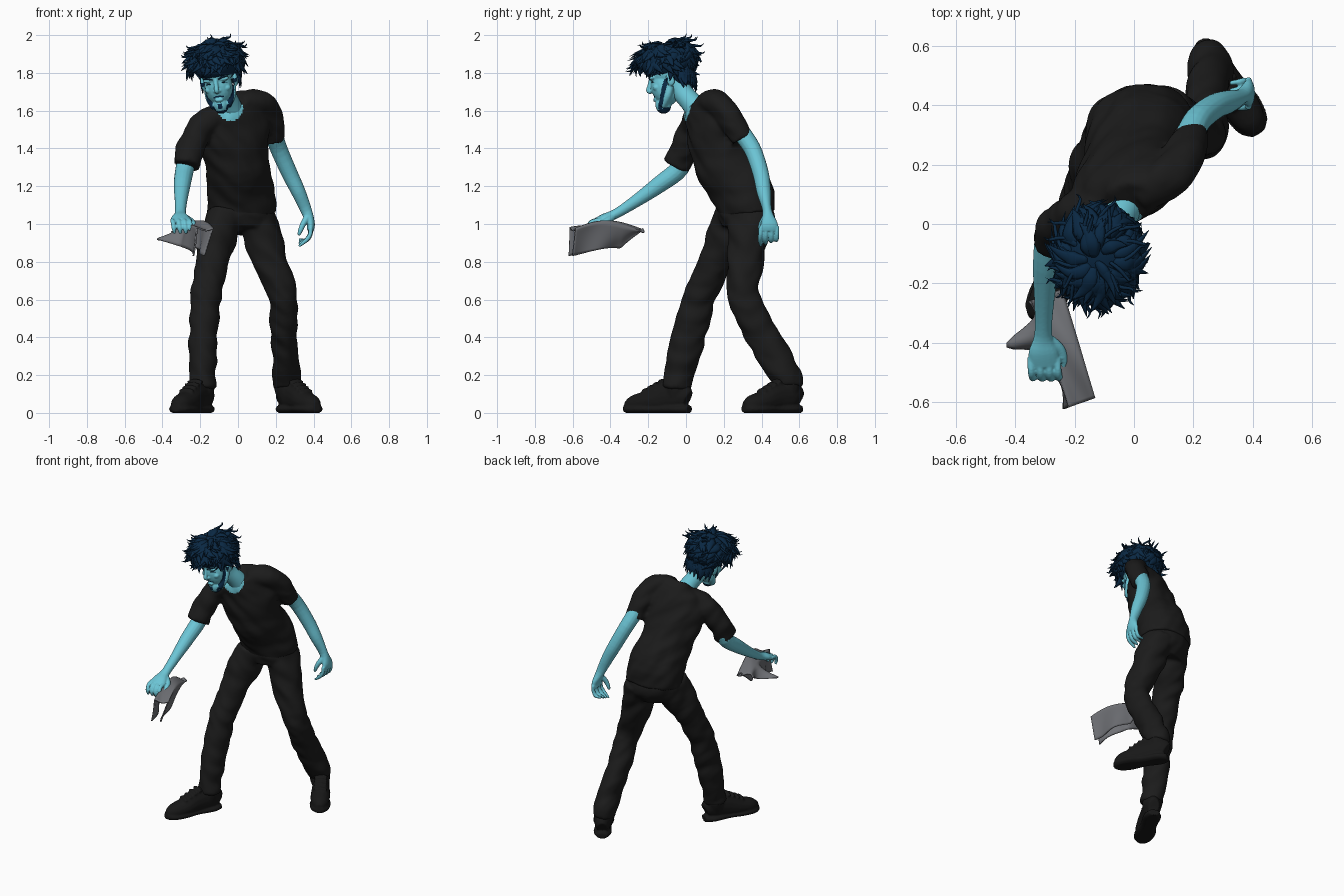
import bpy, bmesh, math, random
from mathutils import Vector, Matrix, noise

if "Cube" in bpy.data.objects:
    bpy.data.objects.remove(bpy.data.objects["Cube"])

random.seed(7)


def material(name, col):
    m = bpy.data.materials.new(name)
    m.diffuse_color = (*col, 1)
    m.use_nodes = True
    m.node_tree.nodes["Principled BSDF"].inputs["Base Color"].default_value = m.diffuse_color
    return m


SKIN = material("blue skin", (0.15, 0.56, 0.67))
HAIR = material("navy hair", (0.003, 0.021, 0.056))
SHIRT = material("black fabric", (0.011, 0.011, 0.011))
SHOE = material("black leather", (0.009, 0.009, 0.009))
GREY = material("grey cloth", (0.16, 0.165, 0.18))


def tube(bm, rows, w0=(1, 0, 0), w1=None, n=16, steps=4):
    """Smooth tube through rows of (x, y, z, half width, half depth)."""
    rows = [Vector(r if len(r) == 5 else (*r, r[3])) for r in rows]
    P = [rows[0]] + rows + [rows[-1]]
    path = []
    for i in range(1, len(P) - 2):
        a, b, c, d = P[i - 1:i + 3]
        for k in range(steps):
            t = k / steps
            path.append(0.5 * (2 * b + (c - a) * t + (2 * a - 5 * b + 4 * c - d) * t * t
                               + (3 * b - a - 3 * c + d) * t ** 3))
    path.append(rows[-1])
    pos = [Vector(p[:3]) for p in path]
    w0, w1 = Vector(w0), Vector(w1 or w0)
    rings = []
    for i, p in enumerate(pos):
        t = (pos[min(i + 1, len(pos) - 1)] - pos[max(i - 1, 0)]).normalized()
        w = w0.lerp(w1, i / (len(pos) - 1))
        w = (w - t * w.dot(t)).normalized()
        d = t.cross(w)
        rings.append([bm.verts.new(p + w * path[i][3] * math.cos(q) + d * path[i][4] * math.sin(q))
                      for q in (2 * math.pi * k / n for k in range(n))])
    for a, b in zip(rings, rings[1:]):
        for k in range(n):
            bm.faces.new((a[k], a[(k + 1) % n], b[(k + 1) % n], b[k]))
    bm.faces.new(rings[0][::-1])
    bm.faces.new(rings[-1])


def ball(bm, c, r):
    bmesh.ops.create_uvsphere(bm, u_segments=24, v_segments=16, radius=1,
                              matrix=Matrix.Translation(c) @ Matrix.Diagonal((*r, 1)))


def finish(name, bm, mats, voxel=0, smooth=4, wrinkle=0, rule=None, matrix=None):
    bmesh.ops.recalc_face_normals(bm, faces=bm.faces)
    me = bpy.data.meshes.new(name)
    bm.to_mesh(me)
    bm.free()
    ob = bpy.data.objects.new(name, me)
    bpy.context.collection.objects.link(ob)
    if voxel:  # fuse the overlapping volumes
        r = ob.modifiers.new("fuse", 'REMESH')
        r.mode, r.voxel_size = 'VOXEL', voxel
        s = ob.modifiers.new("soften", 'SMOOTH')
        s.factor, s.iterations = 0.5, smooth
        dg = bpy.context.evaluated_depsgraph_get()
        me = bpy.data.meshes.new_from_object(ob.evaluated_get(dg))
        ob.modifiers.clear()
        ob.data = me
    if wrinkle:
        nor = [v.normal.copy() for v in me.vertices]
        for v, nv in zip(me.vertices, nor):
            x, y, z = v.co
            v.co += nv * wrinkle * noise.noise(Vector((x * 9, y * 9, z * 13 + x * 9)))
    me.materials.clear()
    for m in mats:
        me.materials.append(m)
    for p in me.polygons:
        p.use_smooth = True
        p.material_index = rule(p.center) if rule else 0
    if matrix:
        me.transform(matrix)
    return ob


# Shirt: leaning torso and two short sleeves, skin showing in the neckline
bm = bmesh.new()
tube(bm, [(.02, .325, 1.05, .187, .148), (.015, .3, 1.17, .182, .16), (0, .213, 1.3, .168, .157),
          (-.015, .16, 1.43, .185, .14), (-.02, .13, 1.53, .192, .122),
          (-.015, .1, 1.61, .155, .1), (-.02, .07, 1.66, .09, .075)],
     (.97, .26, 0), (.34, .16, .13), n=32)
tube(bm, [(.02, .1, 1.62, .07), (.125, .165, 1.64, .07), (.172, .24, 1.555, .07), (.19, .3, 1.445, .06)])
tube(bm, [(-.08, .07, 1.575, .07), (-.185, .04, 1.525, .072), (-.245, 0, 1.42, .074), (-.272, -.05, 1.31, .071)])
finish("shirt", bm, [SHIRT, SKIN], .01, 4, .012,
       lambda c: int((c - Vector((-.04, -.01, 1.62))).length < .075))

# Trousers: hips and two striding legs
bm = bmesh.new()
tube(bm, [(.02, .32, 1.12, .165, .135), (.015, .315, 1.03, .183, .148), (.015, .3, .96, .155, .115)],
     (.97, .26, 0), n=32)
tube(bm, [(-.07, .27, 1.04, .1, .125), (-.11, .215, .92, .1, .112), (-.138, .155, .8, .086, .09),
          (-.165, .08, .64, .08, .087), (-.185, .01, .4, .076, .094), (-.19, -.04, .2, .072, .076),
          (-.19, -.05, .13, .07, .072)], n=24)
tube(bm, [(.1, .34, 1.04, .1, .125), (.135, .33, .92, .102, .107), (.17, .315, .8, .096, .096),
          (.235, .305, .62, .077, .084), (.245, .41, .4, .071, .092), (.252, .525, .2, .074, .08),
          (.258, .54, .14, .072, .074)], n=24)
finish("trousers", bm, [SHIRT], .01, 4, .013)

# Boots: upper, ankle and flat sole
for side, heel, toe, ankle in (("right", (-.165, -.005), (-.315, -.29), (-.19, -.045)),
                               ("left", (.24, .585), (.4, .335), (.258, .54))):
    h, t = Vector((*heel, 0)), Vector((*toe, 0))
    wide = Vector((h.y - t.y, t.x - h.x, 0))

    def along(f, z, w, d):
        p = h.lerp(t, f)
        return (p.x, p.y, z, w, d)

    bm = bmesh.new()
    tube(bm, [along(-.05, .07, .035, .05), along(.1, .09, .052, .08), along(.4, .085, .055, .085),
              along(.7, .06, .062, .06), along(.95, .045, .052, .048), along(1.09, .035, .025, .025)], wide)
    tube(bm, [(*ankle, .21, .062), (*ankle, .13, .066), along(.2, .06, .05, .05)])
    tube(bm, [along(-.08, .02, .035, .022), along(.1, .02, .058, .026), along(.45, .02, .054, .024),
              along(.75, .02, .068, .026), along(1, .02, .057, .026), along(1.12, .025, .025, .02)], wide)
    for f in (.42, .52, .62, .72):  # lacing ridges
        q = wide.normalized() * .04
        p = h.lerp(t, f) + Vector((0, 0, .16 - (f - .42) * .16))
        tube(bm, [(*(p - q), .012), (p.x, p.y, p.z + .01, .012), (*(p + q), .012)], (0, 0, 1), n=8)
    ob = finish(side + "_boot", bm, [SHOE], .007, 2)
    for v in ob.data.vertices:
        v.co.z = max(v.co.z, 0)

# Right arm reaching forward, hand gripping the cloth
bm = bmesh.new()
tube(bm, [(-.25, 0, 1.42, .05), (-.28, -.03, 1.3, .05), (-.295, -.14, 1.21, .045), (-.302, -.27, 1.118, .033),
          (-.305, -.37, 1.055, .03, .026), (-.305, -.43, 1.03, .05, .026), (-.3, -.475, 1.01, .052, .022)])
for o in (-.046, -.015, .015, .044):
    r = .0145 - abs(o) * .05
    tube(bm, [(-.302 + o, -.45, 1.02, r), (-.299 + o, -.497, 1.012, r), (-.294 + o, -.518, .98, r),
              (-.29 + o, -.512, .95, r * .6)], n=10)
tube(bm, [(-.285, -.39, 1.035, .02), (-.25, -.42, 1.015, .018), (-.235, -.46, .995, .015), (-.24, -.495, .98, .008)], n=10)
finish("right_arm", bm, [SKIN], .0045, 3)

# Left arm hanging back with loosely curled fingers
bm = bmesh.new()
tube(bm, [(.18, .28, 1.5, .05), (.215, .35, 1.4, .046), (.272, .395, 1.27, .043), (.32, .412, 1.17, .038),
          (.362, .43, 1.07, .025, .03), (.385, .44, 1.0, .046, .022), (.382, .44, .965, .048, .018)], (0, 1, 0))
for o in (-.044, -.015, .015, .043):
    r = .014 - abs(o) * .05
    tube(bm, [(.385, .44 + o, .985, r), (.382, .438 + o, .945, r), (.362, .436 + o, .915, r),
              (.322, .435 + o * .9, .9 + o * .4, r * .6)], n=10)
tube(bm, [(.37, .425, 1.04, .02), (.345, .4, 1.0, .016), (.33, .392, .965, .013), (.322, .392, .94, .008)], n=10)
finish("left_arm", bm, [SKIN], .0045, 3)

# Neck
bm = bmesh.new()
tube(bm, [(-.02, .09, 1.56, .07), (-.045, .03, 1.64, .057), (-.075, -.02, 1.7, .055), (-.095, -.06, 1.78, .058)])
finish("neck", bm, [SKIN])

# Head, modelled facing -y around its own centre, then tilted into place
HEAD = (Matrix.Translation((-.108, -.09, 1.79)) @ Matrix.Rotation(math.radians(-9), 4, 'Z')
        @ Matrix.Rotation(math.radians(-8), 4, 'Y') @ Matrix.Rotation(math.radians(15), 4, 'X'))
bm = bmesh.new()
ball(bm, (0, 0, .03), (.088, .11, .105))
ball(bm, (0, -.035, -.06), (.075, .075, .1))
ball(bm, (0, -.068, -.15), (.04, .042, .046))
tube(bm, [(0, -.1, .0, .011), (0, -.114, -.03, .012), (0, -.127, -.055, .013), (0, -.113, -.068, .01)], n=10)
ball(bm, (0, -.108, -.062), (.02, .012, .01))
ball(bm, (0, -.104, -.112), (.024, .01, .01))
for s in (-1, 1):
    ball(bm, (s * .088, .012, -.04), (.013, .023, .036))
    tube(bm, [(s * .066, 0, -.07, .02), (s * .06, -.025, -.115, .022), (s * .03, -.07, -.155, .025)], n=12)
    ball(bm, (s * .04, -.085, -.004), (.03, .016, .012))
    ball(bm, (s * .048, -.075, -.058), (.022, .02, .018))


def beard(c):
    x, y, z = abs(c.x), c.y, c.z
    strip = x > .028 and z < -.03 and abs(y + .02 - (z + .05) * .55) < .014
    goatee = z < -.172 or (x < .012 and -.16 < z < -.132 and y < -.09)
    lip = x < .028 and y < -.085 and abs(z + .09 + x * .25) < .0045
    scalp = z > .06 or (y > .03 and z > -.07)
    return int(strip or goatee or lip or scalp)


finish("head", bm, [SKIN, HAIR], .0045, 3, rule=beard, matrix=HEAD)

# Eyebrows and lashes
bm = bmesh.new()
for s in (-1, 1):
    tube(bm, [(s * .016, -.104, .0, .003), (s * .038, -.101, .008, .005), (s * .064, -.08, .004, .003)], n=8)
    tube(bm, [(s * .02, -.096, -.026, .002), (s * .037, -.094, -.022, .003), (s * .056, -.081, -.028, .002)], n=8)
finish("brows_and_lashes", bm, [HAIR], matrix=HEAD)

# Hair: a cap and nape covered in layered, outward flicking locks
C, R = Vector((0, .008, .07)), Vector((.122, .14, .1))
bm = bmesh.new()
ball(bm, C, R)
ball(bm, (0, .068, -.01), (.092, .06, .085))


def shell(az, phi, k):
    return C + Vector((R.x * math.sin(phi) * math.cos(az), R.y * math.sin(phi) * math.sin(az), R.z * math.cos(phi))) * k


for i in range(230):
    az = i * 2.39996
    face = math.sin(az)  # -1 over the brow, +1 at the nape
    reach = 44 if face < -.5 else 78 if face < .1 else 96
    start = math.radians(4 + reach * math.sqrt(random.random()))
    span = math.radians(random.uniform(34, 58))
    twist = random.uniform(-.75, .5)
    flick = random.uniform(1.2, 1.36 if face > .3 else 1.6)
    w = random.uniform(.018, .031)
    rows = [(0, .96, .5), (.35, 1.12, 1), (.7, 1.14 + (flick - 1.14) * .3, .65), (1, flick, .04)]
    tube(bm, [(*shell(az + twist * f * f, start + span * f, k), w * r, w * r * .45) for f, k, r in rows],
         (-math.sin(az), math.cos(az), 0), n=6, steps=3)
for i in range(30):  # nape and behind-ear locks
    az = math.pi * (.02 + .96 * i / 29)
    x, y, top = math.cos(az), math.sin(az), random.uniform(-.02, .05)
    out, low = random.uniform(.98, 1.2), random.uniform(-.115, -.075)
    tube(bm, [(.09 * x, .06 + .06 * y, top, .012, .008), (.1 * x, .06 + .07 * y, top * .5 - .03, .022, .01),
              (.092 * x * out, .06 + .064 * y * out, low, .002)], (-y, x, 0), n=6, steps=3)
for i in range(26):  # thin stray wisps curling up
    az, start = random.uniform(0, 6.28), math.radians(random.uniform(15, 70))
    turn = random.choice((-.6, .6))
    rows = [(0, 1.05, .006), (.3, 1.25, .007), (.55, 1.45, .005), (.5, 1.62, .001)]
    tube(bm, [(*shell(az + turn * f, start + f * .7, k), r) for f, k, r in rows], (.3, .5, .8), n=6, steps=3)
finish("hair", bm, [HAIR], matrix=HEAD)

# Draped cloth: a strip folded over, its right side tucking under, with one flared corner
bm = bmesh.new()
A, B = Vector((-.285, -.235, .965)), Vector((-.175, -.6, .975))
PERP = Vector((-.94, -.34, 0))
NU, NV = 28, 32
for j in range(NV + 1):
    v = j / NV
    wing = math.exp(-((v - .3) / .1) ** 2)
    row = []
    for i in range(NU + 1):
        u = i / NU * 2 - 1
        drop = max(abs(u) - .35, 0) / .65
        off = max(min(u / .35, 1), -1) * .045 + drop * .012 * math.sin(v * 11 + u * 2)
        off += drop * (.015 + .14 * wing if u > 0 else .045)
        p = A.lerp(B, v) + PERP * off
        p.z += .035 * math.sin(math.pi * v) + .01 * math.sin(u * 6 + v * 5)
        p.z -= drop * .135 * min(v / .3, 1) * (1 - (.35 * wing if u > 0 else 0))
        row.append(bm.verts.new(p))
    if j:
        for i in range(NU):
            bm.faces.new((last[i], last[i + 1], row[i + 1], row[i]))
    last = row
cloth = finish("cloth", bm, [GREY])
thick = cloth.modifiers.new("thickness", 'SOLIDIFY')
thick.thickness, thick.offset = .008, 0
